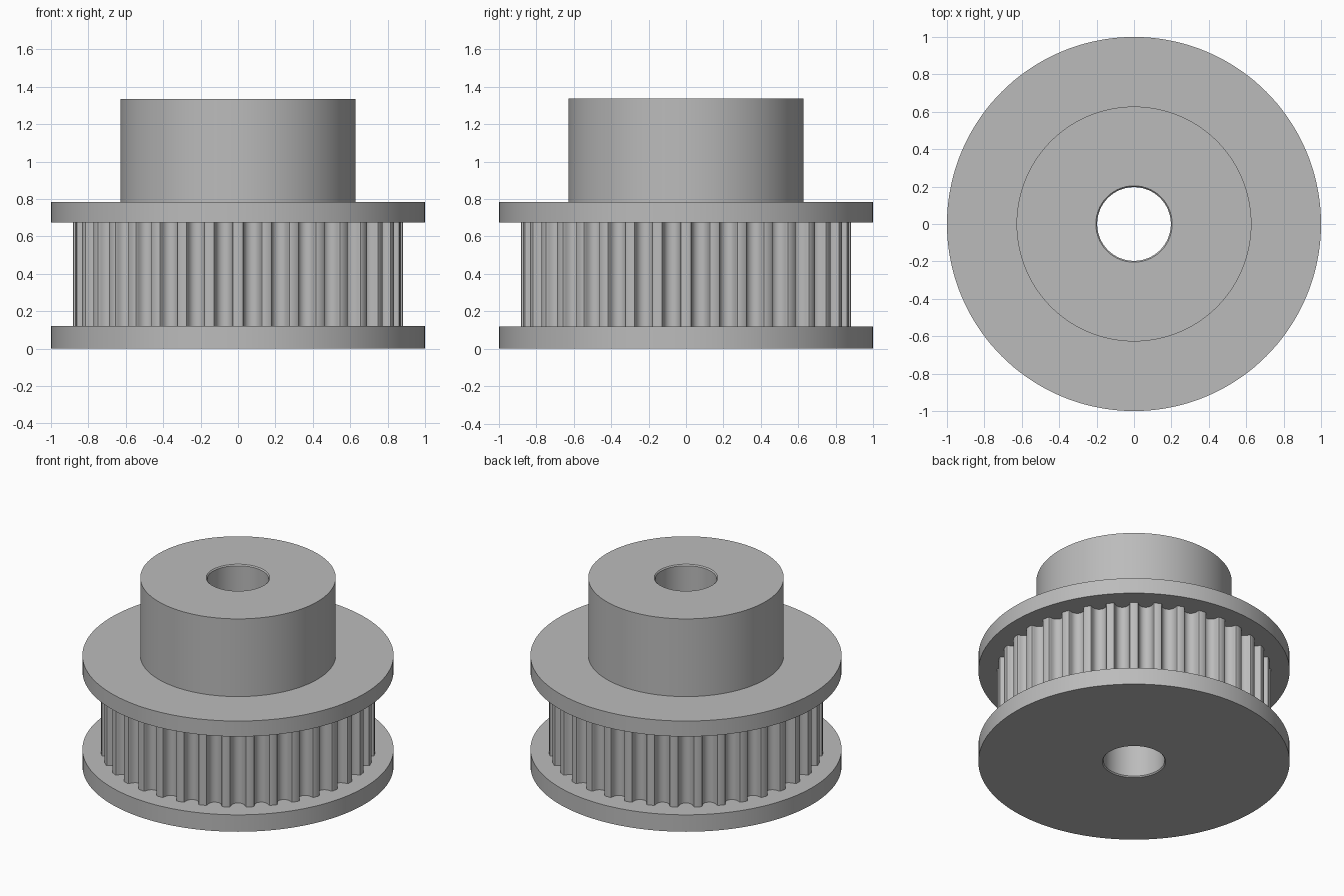
import bpy, bmesh
from math import sin, cos, pi, radians
from mathutils import Matrix, Vector

cube = bpy.data.objects.get("Cube")
if cube:
    bpy.data.objects.remove(cube, do_unlink=True)

TEETH = 36
SEGMENTS = 144
MM = 1 / 12.73          # tooth profile is given in millimetres
TIP_R = 0.88
CORE_R = 0.75
BORE_R, RIM_R, CHAMFER = 0.197, 0.204, 0.008
LOW_Z, MID_Z, TOP_Z, HUB_Z = 0.12, 0.675, 0.785, 1.336

metal = bpy.data.materials.new("grey metal")
metal.use_nodes = True
grey = (0.5, 0.5, 0.5, 1)
metal.diffuse_color = grey
metal.node_tree.nodes["Principled BSDF"].inputs["Base Color"].default_value = grey


def finish(bm, name):
    """Turn the bmesh into a smooth-shaded object with sharp edges kept."""
    bmesh.ops.remove_doubles(bm, verts=bm.verts, dist=1e-5)
    bmesh.ops.recalc_face_normals(bm, faces=bm.faces)
    mesh = bpy.data.meshes.new(name)
    bm.to_mesh(mesh)
    bm.free()
    mesh.materials.append(metal)
    obj = bpy.data.objects.new(name, mesh)
    bpy.context.collection.objects.link(obj)
    bpy.ops.object.select_all(action="DESELECT")
    obj.select_set(True)
    bpy.context.view_layer.objects.active = obj
    bpy.ops.object.shade_smooth_by_angle(angle=radians(30))
    return obj


# Turned body: both flanges, the core, the hub and the chamfered bore
profile = [
    (RIM_R, 0), (1, 0), (1, LOW_Z), (CORE_R, LOW_Z),
    (CORE_R, MID_Z), (1, MID_Z), (1, TOP_Z), (0.628, TOP_Z),
    (0.628, HUB_Z), (RIM_R, HUB_Z), (BORE_R, HUB_Z - CHAMFER), (BORE_R, CHAMFER),
]
bm = bmesh.new()
verts = [bm.verts.new((r, 0, z)) for r, z in profile]
edges = [bm.edges.new((a, b)) for a, b in zip(verts, verts[1:] + verts[:1])]
bmesh.ops.spin(bm, geom=verts + edges, cent=(0, 0, 0), axis=(0, 0, 1),
               angle=2 * pi, steps=SEGMENTS, use_duplicate=False)
finish(bm, "flanged_body")

# Toothed ring: one rounded groove outline (half width, depth) repeated around
half_groove = [(0.747, 0), (0.648, 0.037), (0.598, 0.13), (0.579, 0.238),
               (0.547, 0.343), (0.505, 0.444), (0.452, 0.54), (0.358, 0.637),
               (0.248, 0.707), (0.127, 0.75)]
groove = ([(-w, d) for w, d in half_groove] + [(0, 0.764)]
          + [(w, d) for w, d in reversed(half_groove)])
outline = []
for i in range(TEETH):
    turn = Matrix.Rotation((i + 0.5) * 2 * pi / TEETH, 3, "Z")
    outline += [turn @ Vector((TIP_R - d * MM, w * MM, 0)) for w, d in groove]

bm = bmesh.new()
rings = [[bm.verts.new((p.x, p.y, z)) for p in outline] for z in (LOW_Z, MID_Z)]
for i in range(len(outline)):
    j = (i + 1) % len(outline)
    bm.faces.new((rings[0][i], rings[0][j], rings[1][j], rings[1][i]))
finish(bm, "toothed_ring")
